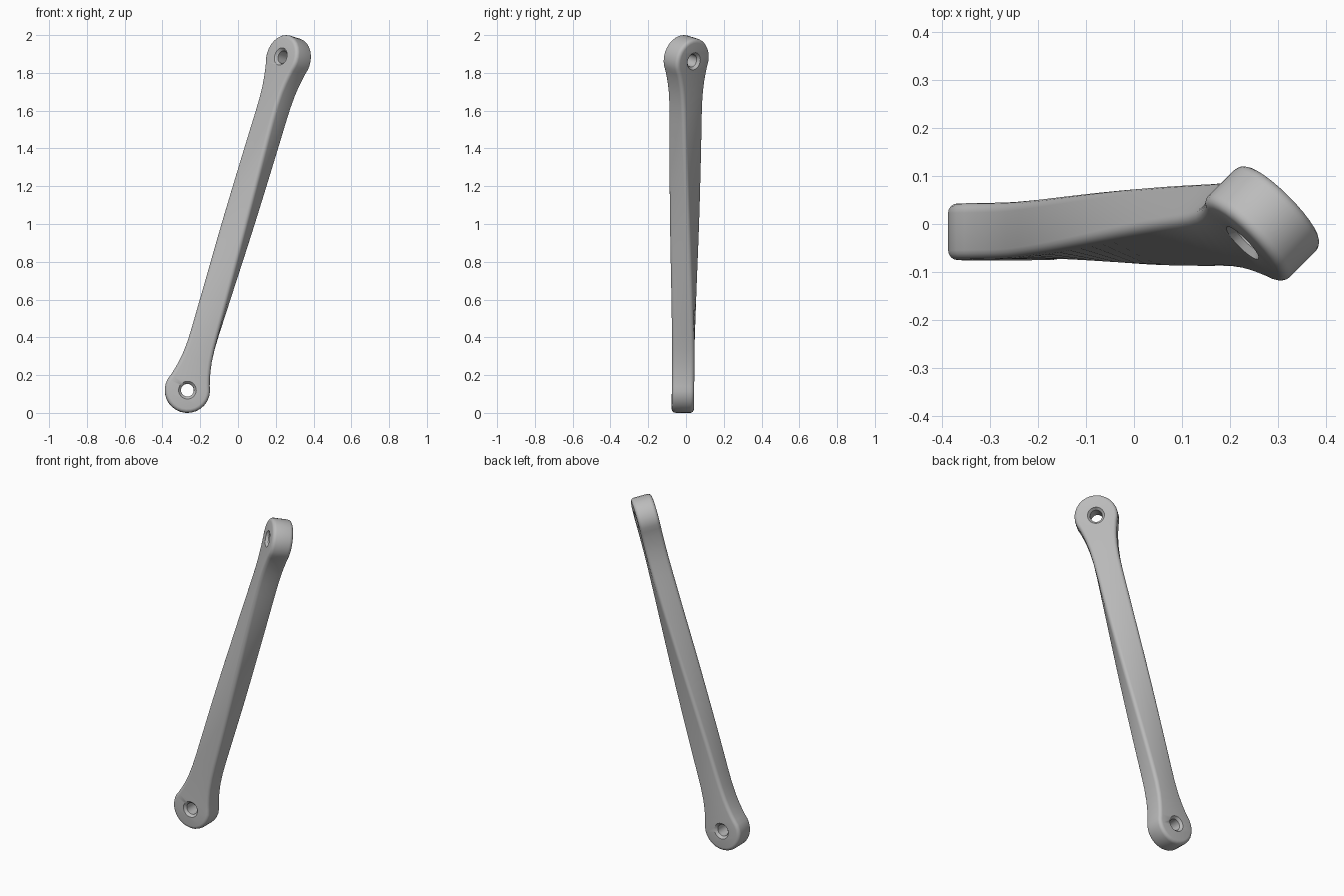
import bpy, bmesh, math
from mathutils import Vector, Matrix

cube = bpy.data.objects.get("Cube")
if cube:
    bpy.data.objects.remove(cube)

# Single flat grey
grey = bpy.data.materials.new("matte grey")
grey.use_nodes = True
colour = (0.5, 0.5, 0.5, 1)
grey.diffuse_color = colour
grey.node_tree.nodes["Principled BSDF"].inputs["Base Color"].default_value = colour

# Eye centres and the arm axis between them
low = Vector((-0.268, -0.016, 0.12))
high = Vector((0.267, 0.001, 1.874))
length = (high - low).length
axis = (high - low).normalized()
RADIUS, HALF_THICK, ROUND = 0.12, 0.059, 0.02


def square_to_axis(v):
    return (v - axis * v.dot(axis)).normalized()


face_low = square_to_axis(Vector((0, -1, 0)))
face_high = square_to_axis(Vector((-0.68, -0.69, 0.26)))
twist = math.atan2(axis.dot(face_low.cross(face_high)), face_low.dot(face_high))


def place(s, w, h):
    """Map flat arm coordinates (along, across, out of face) to the twisted arm."""
    t = min(max((s - 0.22) / (length - 0.44), 0), 1)
    t = 0.6 * t + 0.4 * t * t * (3 - 2 * t)
    normal = Matrix.Rotation(twist * t, 3, axis) @ face_low
    return low + axis * s + axis.cross(normal) * w + normal * h


# Outline of one side: round eye, flared neck, straight shank, then mirrored
end = []
for k in range(1, 10):
    a = math.radians(k * 13)
    end.append((-RADIUS * math.cos(a), RADIUS * math.sin(a)))
end += [(0.09, 0.097), (0.13, 0.088), (0.18, 0.08), (0.25, 0.0745), (0.33, 0.073)]
steps = 14
shank = [(0.33 + (length - 0.66) * k / steps, 0.073) for k in range(1, steps)]
side = end + shank + [(length - s, w) for s, w in reversed(end)]
outline = [(-RADIUS, 0)] + side + [(length + RADIUS, 0)] + [(s, -w) for s, w in reversed(side)]
outline = [Vector(p) for p in outline]
count = len(outline)


def inset(amount):
    points = []
    for i, p in enumerate(outline):
        tangent = (outline[(i + 1) % count] - outline[i - 1]).normalized()
        points.append(p + Vector((tangent.y, -tangent.x)) * amount)
    return points


# Stack the outline in layers with rounded rims
layers = []
for k in range(5):
    a = math.radians(22.5 * k)
    layers.append((ROUND * (1 - math.sin(a)), HALF_THICK - ROUND * (1 - math.cos(a))))
layers += [(e, -h) for e, h in reversed(layers)]

bm = bmesh.new()
rings = [[bm.verts.new(place(p.x, p.y, h)) for p in inset(e)] for e, h in layers]
for a, b in zip(rings, rings[1:]):
    for i in range(count):
        j = (i + 1) % count
        bm.faces.new((a[i], a[j], b[j], b[i]))
for ring in (rings[0], rings[-1]):
    half = count // 2
    bm.faces.new((ring[0], ring[1], ring[-1]))
    for i in range(1, half - 1):
        bm.faces.new((ring[i], ring[i + 1], ring[count - i - 1], ring[count - i]))
    bm.faces.new((ring[half - 1], ring[half], ring[half + 1]))
bmesh.ops.recalc_face_normals(bm, faces=bm.faces)


def make_object(name, mesh_data):
    mesh = bpy.data.meshes.new(name)
    mesh_data.to_mesh(mesh)
    mesh_data.free()
    mesh.materials.append(grey)
    obj = bpy.data.objects.new(name, mesh)
    bpy.context.collection.objects.link(obj)
    return obj


arm = make_object("link_arm", bm)


# Chamfered through-holes, cut by lathed plugs
def hole_cutter(name, s):
    profile = [(0.05, 0.08), (0.047, HALF_THICK), (0.034, HALF_THICK - 0.014)]
    profile += [(r, -h) for r, h in reversed(profile)]
    sides = 24
    plug = bmesh.new()
    loops = []
    for r, h in profile:
        angles = [math.tau * k / sides for k in range(sides)]
        loops.append([plug.verts.new(place(s, 0, h) + (place(s + r * math.cos(a), r * math.sin(a), h)
                                                       - place(s, 0, h))) for a in angles])
    for a, b in zip(loops, loops[1:]):
        for i in range(sides):
            j = (i + 1) % sides
            plug.faces.new((a[i], a[j], b[j], b[i]))
    plug.faces.new(loops[0])
    plug.faces.new(loops[-1])
    bmesh.ops.recalc_face_normals(plug, faces=plug.faces)
    cutter = make_object(name, plug)
    cutter.hide_render = True
    return cutter


bpy.ops.object.select_all(action="DESELECT")
arm.select_set(True)
bpy.context.view_layer.objects.active = arm
for name, s in (("lower_hole_cutter", 0), ("upper_hole_cutter", length)):
    cutter = hole_cutter(name, s)
    cut = arm.modifiers.new(name, "BOOLEAN")
    cut.operation = "DIFFERENCE"
    cut.solver = "EXACT"
    cut.object = cutter
    bpy.ops.object.modifier_apply(modifier=cut.name)
    bpy.data.objects.remove(cutter)

bpy.ops.object.shade_smooth_by_angle(angle=math.radians(35))
